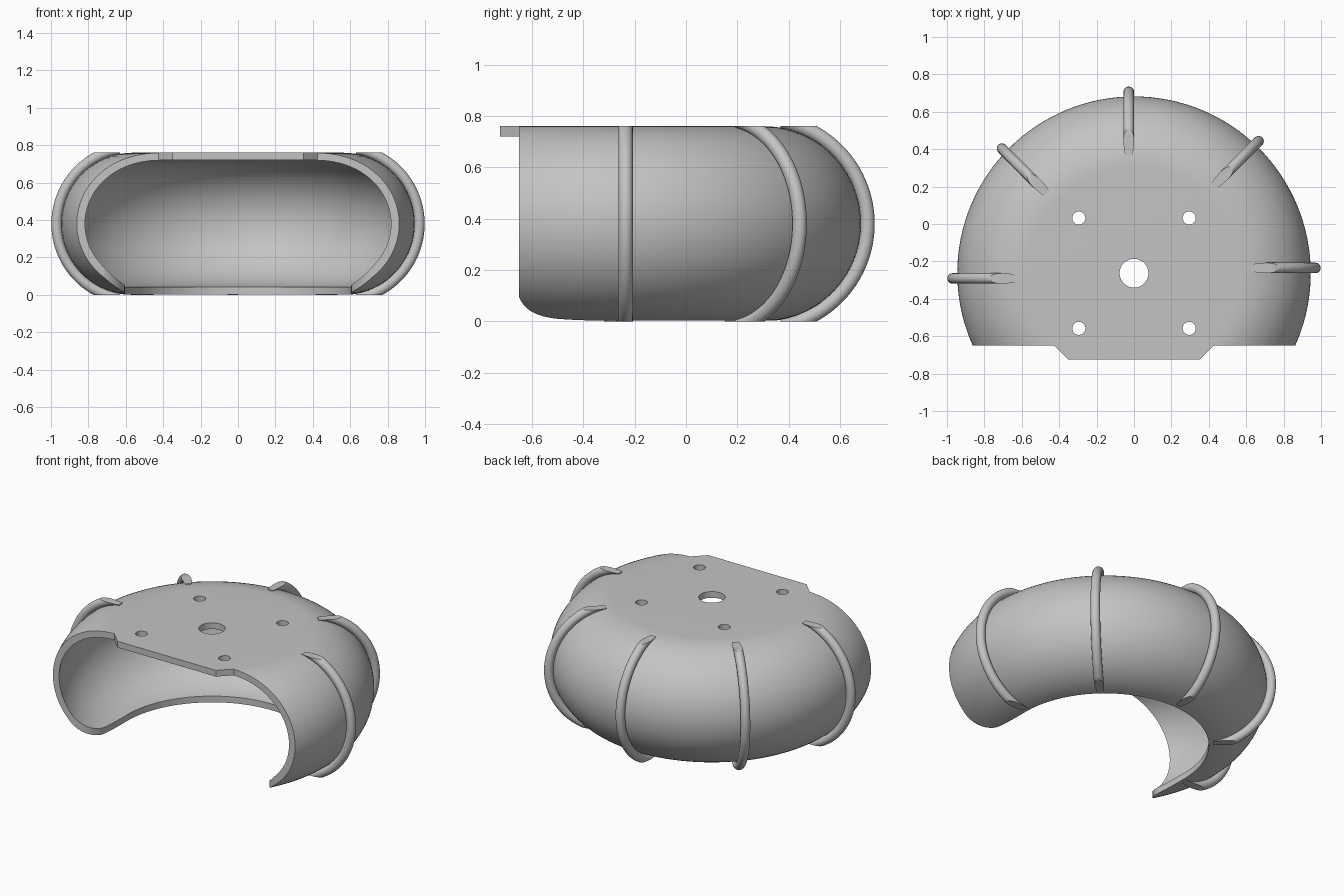
import bpy, bmesh, math
from mathutils import Matrix, Vector

cube = bpy.data.objects.get("Cube")
if cube:
    bpy.data.objects.remove(cube, do_unlink=True)

AXIS_Y = -0.263      # revolve axis
FRONT_Y = -0.65      # front cut
RING_R, MID_Z = 0.565, 0.38
TOP, WALL = 0.76, 0.04

grey = bpy.data.materials.new("plain grey")
grey.use_nodes = True
color = (0.55, 0.55, 0.55, 1)
grey.diffuse_color = color
grey.node_tree.nodes["Principled BSDF"].inputs["Base Color"].default_value = color


def make_object(name, bm):
    bmesh.ops.recalc_face_normals(bm, faces=bm.faces)
    mesh = bpy.data.meshes.new(name)
    bm.to_mesh(mesh)
    bm.free()
    mesh.materials.append(grey)
    obj = bpy.data.objects.new(name, mesh)
    bpy.context.collection.objects.link(obj)
    return obj


def prism(name, outline, z0, z1):
    bm = bmesh.new()
    face = bm.faces.new([bm.verts.new((x, y, z0)) for x, y in outline])
    side = bmesh.ops.extrude_face_region(bm, geom=[face])["geom"]
    verts = [v for v in side if isinstance(v, bmesh.types.BMVert)]
    bmesh.ops.translate(bm, verts=verts, vec=(0, 0, z1 - z0))
    return make_object(name, bm)


def arc(cx, cy, r, start, end, steps):
    angles = [math.radians(start + (end - start) * i / steps) for i in range(steps + 1)]
    return [(cx + r * math.cos(a), cy + r * math.sin(a)) for a in angles]


def smooth(obj):
    bpy.ops.object.select_all(action='DESELECT')
    obj.select_set(True)
    bpy.context.view_layer.objects.active = obj
    bpy.ops.object.shade_smooth_by_angle(angle=math.radians(30))


def cut(obj, cutter):
    mod = obj.modifiers.new("cut", 'BOOLEAN')
    mod.operation, mod.solver, mod.object = 'DIFFERENCE', 'EXACT', cutter
    bpy.context.view_layer.objects.active = obj
    bpy.ops.object.modifier_apply(modifier=mod.name)
    bpy.data.objects.remove(cutter, do_unlink=True)


# Hollow half-doughnut shell with a flat top plate
profile = [(0, TOP)] + arc(RING_R, MID_Z, MID_Z, 90, -90, 40) + [(0.5, 0), (0.5, WALL)]
profile += arc(RING_R, MID_Z, MID_Z - WALL, -90, 90, 40) + [(0, TOP - WALL)]
bm = bmesh.new()
verts = [bm.verts.new((r, AXIS_Y, z)) for r, z in profile]
edges = [bm.edges.new(pair) for pair in zip(verts, verts[1:])]
bmesh.ops.spin(bm, geom=verts + edges, cent=(0, AXIS_Y, 0), axis=(0, 0, 1),
               angle=math.tau, steps=128, use_merge=True)
bmesh.ops.remove_doubles(bm, verts=bm.verts, dist=0.0001)
shell = make_object("shell", bm)

# Straight front cut
cut(shell, prism("front_cutter", [(-2, -2), (2, -2), (2, FRONT_Y), (-2, FRONT_Y)], -1, 2))

# Bottom opening: round at the back, flared at the front
OPEN, FLARE = 0.605, 0.17
flare = arc(OPEN + FLARE, -0.49, FLARE, 260, 180, 16)
outline = [(flare[0][0], -0.8)] + flare + arc(0, AXIS_Y, OPEN, 0, 180, 64)
outline += [(-x, y) for x, y in reversed(flare)] + [(-flare[0][0], -0.8)]
cut(shell, prism("opening_cutter", outline, -0.1, 0.3))

# Shaft hole and four bolt holes
holes = [(0, AXIS_Y, 0.077)]
holes += [(sx * 0.295, AXIS_Y + sy * 0.295, 0.035) for sx in (-1, 1) for sy in (-1, 1)]
for x, y, r in holes:
    cut(shell, prism("hole_cutter", arc(x, y, r, 0, 350, 35), 0.6, 0.9))
smooth(shell)

# Front tab of the top plate
prism("front_tab", [(-0.425, FRONT_Y), (-0.35, -0.725), (0.35, -0.725), (0.425, FRONT_Y)],
      TOP - WALL, TOP)

# Five half-round ribs, clipped level with the top and the bottom
TUBE, RIB_R = 0.028, 0.405
for i, label in enumerate(("left", "back_left", "back", "back_right", "right")):
    bm = bmesh.new()
    loops = []
    for px, pz in arc(0, 0, 1, 80, -80, 48):
        loops.append([bm.verts.new((RING_R + px * (RIB_R + u), v, MID_Z + pz * (RIB_R + u)))
                      for u, v in arc(0, 0, TUBE, 0, 345, 23)])
    for a, b in zip(loops, loops[1:]):
        for k in range(len(a)):
            bm.faces.new((a[k - 1], a[k], b[k], b[k - 1]))
    bm.faces.new(loops[0])
    bm.faces.new(loops[-1])
    for z, direction in ((TOP, 1), (0, -1)):
        bmesh.ops.bisect_plane(bm, geom=bm.verts[:] + bm.edges[:] + bm.faces[:],
                               plane_co=(0, 0, z), plane_no=(0, 0, direction), clear_outer=True)
        bmesh.ops.holes_fill(bm, edges=[e for e in bm.edges if e.is_boundary])
    place = Matrix.Translation(Vector((0, AXIS_Y, 0))) @ Matrix.Rotation(math.radians(45 * i), 4, 'Z')
    bm.transform(place @ Matrix.Translation(Vector((0, TUBE, 0))))
    smooth(make_object(label + "_rib", bm))
